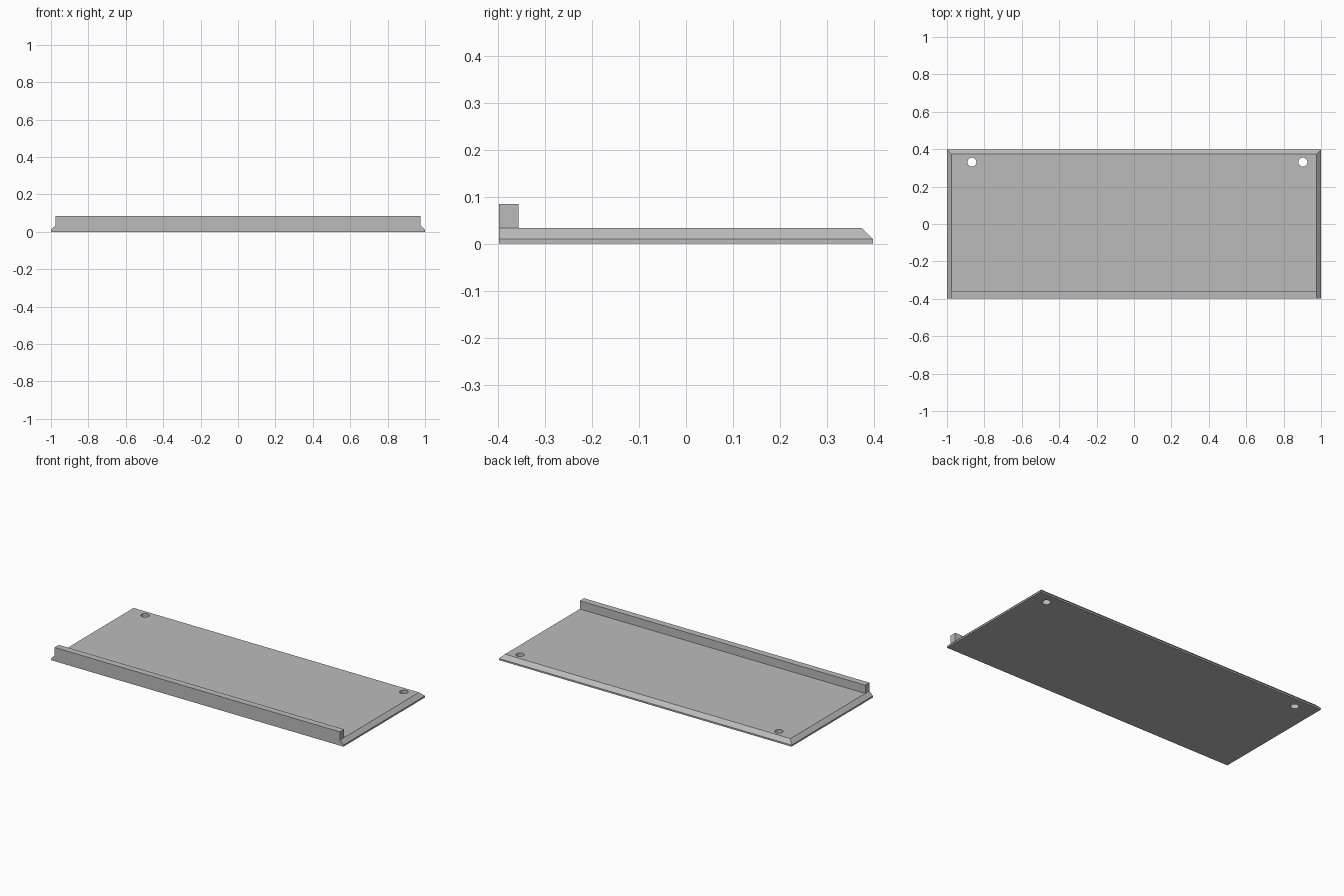
import bpy, bmesh

cube = bpy.data.objects.get("Cube")
if cube:
    bpy.data.objects.remove(cube, do_unlink=True)

HALF_X, HALF_Y = 1.0, 0.398
EDGE_Z, TOP_Z, LIP_Z = 0.01, 0.034, 0.085
BEVEL = 0.024
LIP_BACK = -0.357

grey = bpy.data.materials.new("plain_grey")
grey.use_nodes = True
colour = (0.5, 0.5, 0.5, 1)
grey.diffuse_color = colour
grey.node_tree.nodes["Principled BSDF"].inputs["Base Color"].default_value = colour


def ring(bm, inset, z):
    """Rectangle of vertices, inset on the sides and back but not the front."""
    x, back = HALF_X - inset, HALF_Y - inset
    return [bm.verts.new((px, py, z)) for px, py in
            ((-x, -HALF_Y), (x, -HALF_Y), (x, back), (-x, back))]


# Shelf plate, with sloping edges on the sides and back
bm = bmesh.new()
rings = [ring(bm, 0, 0), ring(bm, 0, EDGE_Z), ring(bm, BEVEL, TOP_Z)]
bm.faces.new(reversed(rings[0]))
top = bm.faces.new(rings[2])
for low, high in zip(rings, rings[1:]):
    for i in range(4):
        j = (i + 1) % 4
        bm.faces.new((low[i], low[j], high[j], high[i]))

# Front lip, raised from a strip of the top face
bmesh.ops.bisect_plane(bm, geom=[top] + list(top.edges) + list(top.verts),
                       plane_co=(0, LIP_BACK, 0), plane_no=(0, 1, 0))
strip = min((f for f in bm.faces if f.normal.z > 0.99 or
             all(abs(v.co.z - TOP_Z) < 1e-5 for v in f.verts)),
            key=lambda f: f.calc_center_median().y)
lip = bmesh.ops.extrude_face_region(bm, geom=[strip])["geom"]
for v in lip:
    if isinstance(v, bmesh.types.BMVert):
        v.co.z = LIP_Z
if strip.is_valid:
    bmesh.ops.delete(bm, geom=[strip], context="FACES_ONLY")
bmesh.ops.recalc_face_normals(bm, faces=bm.faces)
bmesh.ops.dissolve_limit(bm, angle_limit=0.01, verts=bm.verts, edges=bm.edges)

mesh = bpy.data.meshes.new("lipped_shelf_plate")
bm.to_mesh(mesh)
bm.free()
mesh.materials.append(grey)
plate = bpy.data.objects.new("lipped_shelf_plate", mesh)
bpy.context.collection.objects.link(plate)

# Two mounting holes near the back corners
bpy.context.view_layer.objects.active = plate
for x in (-0.867, 0.903):
    bpy.ops.mesh.primitive_cylinder_add(vertices=32, radius=0.024, depth=0.2,
                                        location=(x, 0.331, 0))
    cutter = bpy.context.object
    cutter.name = "hole_cutter"
    cutter.hide_render = True
    cutter.data.materials.append(grey)
    cut = plate.modifiers.new("mounting_hole", "BOOLEAN")
    cut.operation = "DIFFERENCE"
    cut.solver = "EXACT"
    cut.object = cutter
    bpy.context.view_layer.objects.active = plate
    bpy.ops.object.modifier_apply(modifier=cut.name)
    bpy.data.objects.remove(cutter, do_unlink=True)

# Smooth hole walls, sharp plate edges
bpy.ops.object.select_all(action="DESELECT")
plate.select_set(True)
bpy.ops.object.shade_smooth_by_angle()
